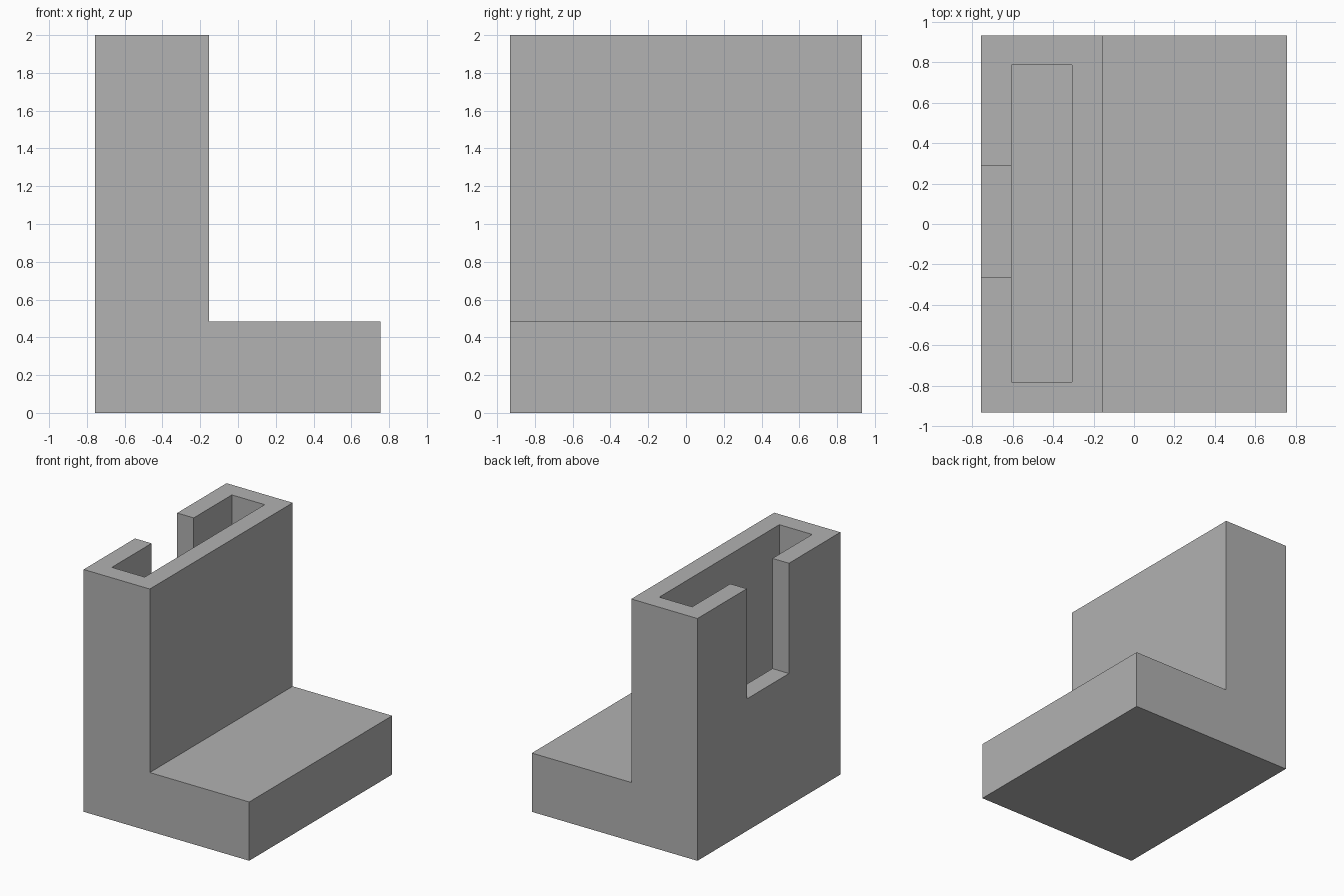
import bpy
import bmesh

cube = bpy.data.objects.get("Cube")
if cube:
    bpy.data.objects.remove(cube, do_unlink=True)

# Overall dimensions
BACK, FRONT, HALF_Y = -0.757, 0.755, 0.932
TOWER_FACE, BASE_TOP, TOP = -0.153, 0.485, 2.0

grey = bpy.data.materials.new("plain grey")
grey.use_nodes = True
colour = (0.445, 0.445, 0.445, 1)
grey.diffuse_color = colour
grey.node_tree.nodes["Principled BSDF"].inputs["Base Color"].default_value = colour


def extrude_profile(name, points, y0, y1):
    """Extrude an x-z outline from y0 to y1."""
    bm = bmesh.new()
    face = bm.faces.new([bm.verts.new((x, y0, z)) for x, z in points])
    result = bmesh.ops.extrude_face_region(bm, geom=[face])
    moved = [v for v in result["geom"] if isinstance(v, bmesh.types.BMVert)]
    bmesh.ops.translate(bm, verts=moved, vec=(0, y1 - y0, 0))
    bmesh.ops.recalc_face_normals(bm, faces=bm.faces)
    mesh = bpy.data.meshes.new(name)
    bm.to_mesh(mesh)
    bm.free()
    mesh.materials.append(grey)
    obj = bpy.data.objects.new(name, mesh)
    bpy.context.collection.objects.link(obj)
    return obj


def cut_box(target, name, x0, x1, y0, y1, z0, z1):
    """Cut a box out of the target."""
    cutter = extrude_profile(name, [(x0, z0), (x1, z0), (x1, z1), (x0, z1)], y0, y1)
    cutter.hide_render = True
    mod = target.modifiers.new(name, "BOOLEAN")
    mod.operation, mod.solver, mod.object = "DIFFERENCE", "EXACT", cutter
    bpy.context.view_layer.objects.active = target
    bpy.ops.object.modifier_apply(modifier=mod.name)
    bpy.data.objects.remove(cutter, do_unlink=True)


# L-shaped block: low foot and tall tower
bracket = extrude_profile("bracket_body", [
    (BACK, 0), (FRONT, 0), (FRONT, BASE_TOP),
    (TOWER_FACE, BASE_TOP), (TOWER_FACE, TOP), (BACK, TOP)], -HALF_Y, HALF_Y)

# Pocket open at the top of the tower, down to the level of the foot
cut_box(bracket, "pocket_cutter", -0.606, -0.306, -0.78, 0.785, BASE_TOP, TOP + 0.2)

# Slot through the outer wall into the pocket
cut_box(bracket, "slot_cutter", BACK - 0.2, -0.5, -0.262, 0.288, 1.09, TOP + 0.2)
